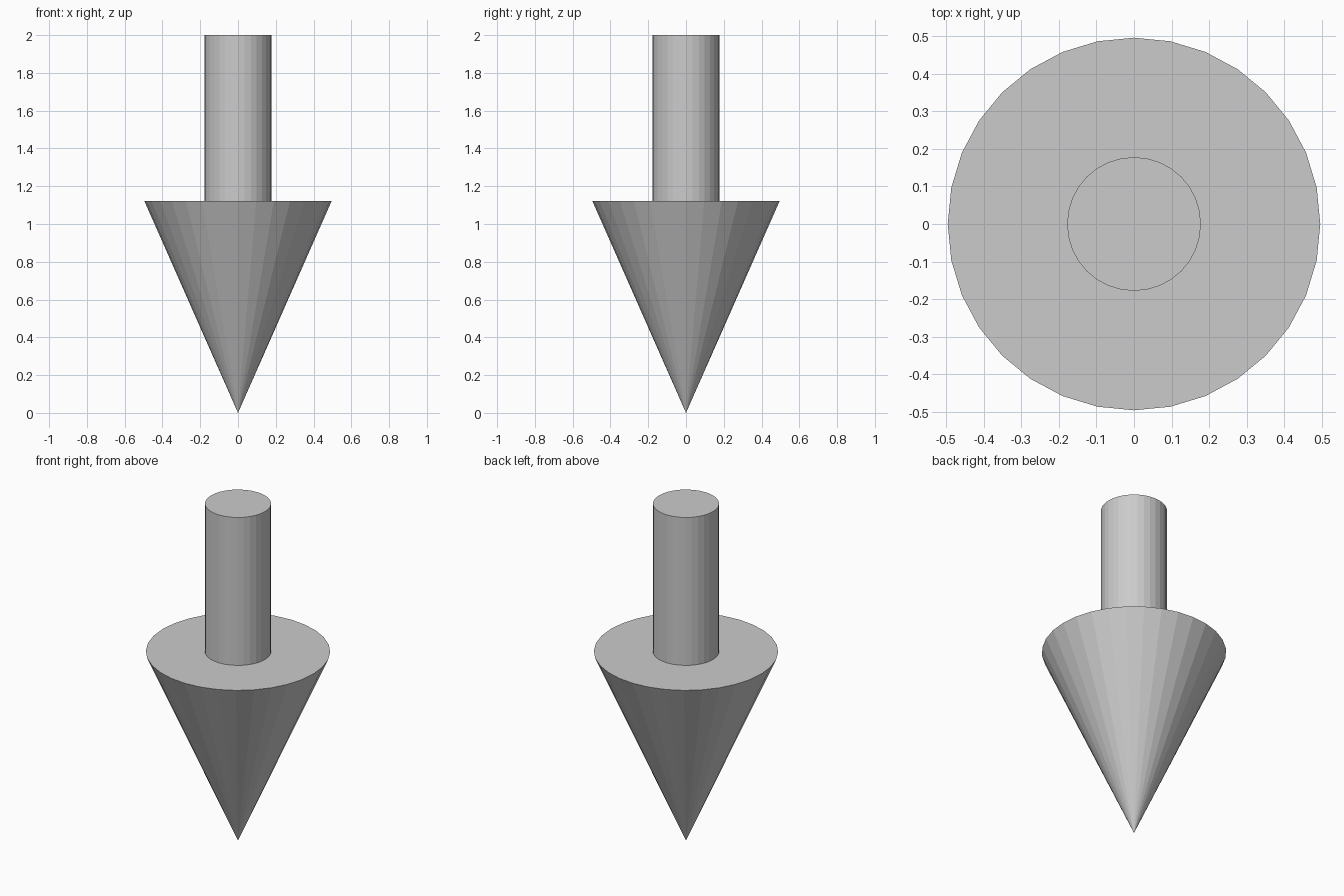
import bpy

if "Cube" in bpy.data.objects:
    bpy.data.objects.remove(bpy.data.objects["Cube"])

SIDES = 32
HEAD_R, SHAFT_R = 0.496, 0.178
SHOULDER_Z, TOP_Z = 1.122, 2.0

# Arrow head: cone with its tip on the ground
bpy.ops.mesh.primitive_cone_add(vertices=SIDES, radius1=0, radius2=HEAD_R,
                                depth=SHOULDER_Z, location=(0, 0, SHOULDER_Z / 2))
bpy.context.object.name = "arrow_head"

# Shaft: straight cylinder standing on the flat of the head
bpy.ops.mesh.primitive_cylinder_add(vertices=SIDES, radius=SHAFT_R,
                                    depth=TOP_Z - SHOULDER_Z,
                                    location=(0, 0, (TOP_Z + SHOULDER_Z) / 2))
bpy.context.object.name = "arrow_shaft"
